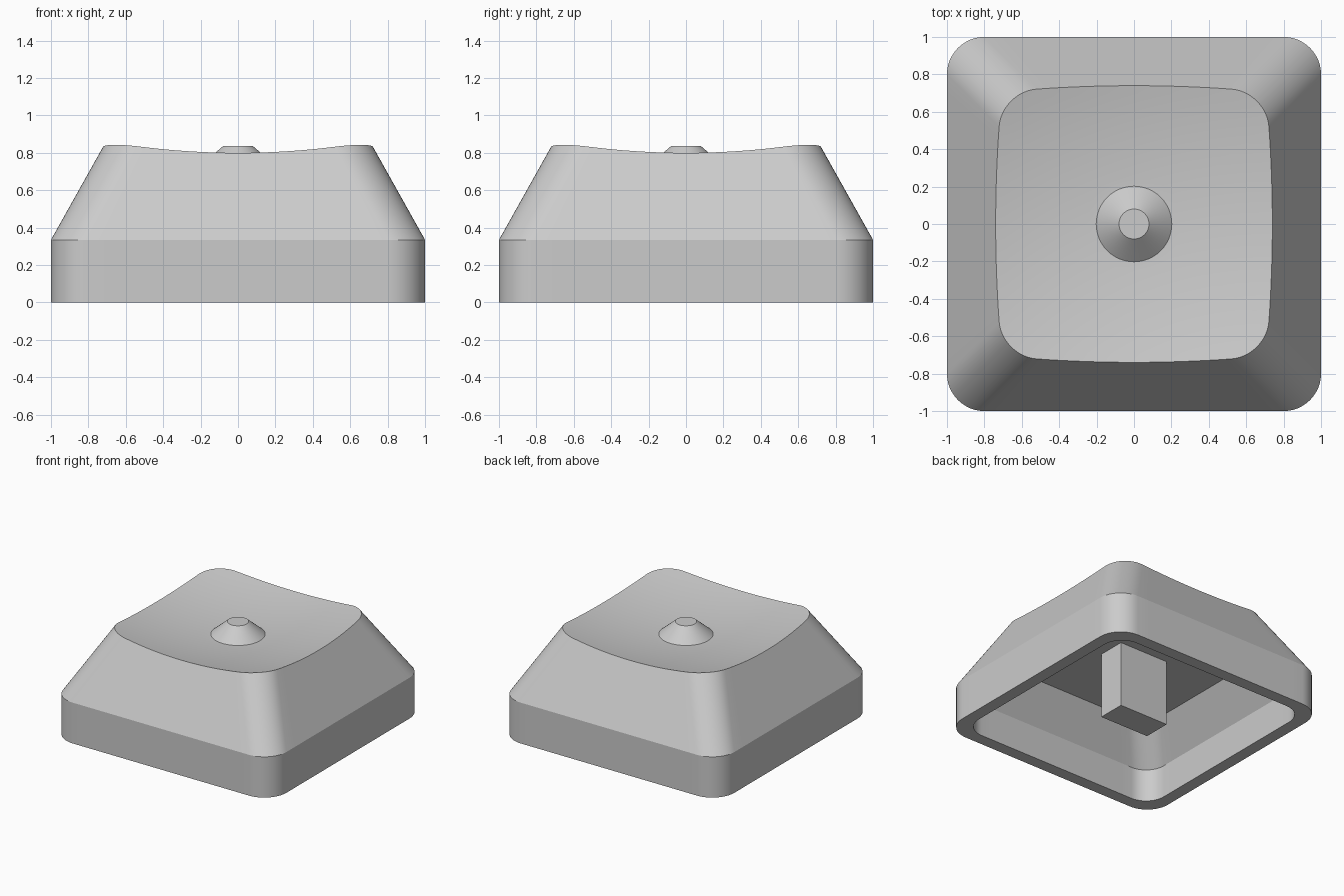
import bpy, bmesh, math

ARC, SIDE = 12, 16          # segments per rounded corner and per straight side
PER = ARC + SIDE
COUNT = 4 * PER
BELT, TAPER = 0.335, 0.56   # height where the walls start leaning in, and lean

cube = bpy.data.objects.get("Cube")
if cube:
    bpy.data.objects.remove(cube, do_unlink=True)

grey = bpy.data.materials.new("plain grey")
grey.use_nodes = True
colour = (0.6, 0.6, 0.6, 1)
grey.diffuse_color = colour
grey.node_tree.nodes["Principled BSDF"].inputs["Base Color"].default_value = colour


def outline(i, half, radius):
    """Point i of a rounded square, counter-clockwise."""
    quarter, step = divmod(i, PER)
    inner = half - radius
    if step <= ARC:
        a = math.pi / 2 * step / ARC
        x, y = inner + radius * math.cos(a), inner + radius * math.sin(a)
    else:
        x, y = inner - 2 * inner * (step - ARC) / SIDE, half
    for _ in range(quarter):
        x, y = -y, x
    return x, y


def level(half, radius, z):
    return [(*outline(i, half, radius), z) for i in range(COUNT)]


def dish(x, y):
    """Height of the shallow scooped top."""
    return 0.726 + 0.135 * (x * x + y * y)


def rim_point(i):
    """Where the leaning wall meets the scooped top."""
    rise = 0.5
    for _ in range(25):
        x, y = outline(i, 1 - TAPER * rise, 0.2)
        rise = dish(x, y) - BELT
    return x, y, BELT + rise


def finish(bm, name):
    bmesh.ops.recalc_face_normals(bm, faces=bm.faces)
    mesh = bpy.data.meshes.new(name)
    bm.to_mesh(mesh)
    bm.free()
    mesh.materials.append(grey)
    obj = bpy.data.objects.new(name, mesh)
    bpy.context.collection.objects.link(obj)
    bpy.ops.object.select_all(action='DESELECT')
    obj.select_set(True)
    bpy.context.view_layer.objects.active = obj
    bpy.ops.object.shade_smooth_by_angle(angle=math.radians(20))
    return obj


def loft(rings, name):
    """Skin a stack of equal rings and cap both ends."""
    bm = bmesh.new()
    loops = [[bm.verts.new(p) for p in ring] for ring in rings]
    for a, b in zip(loops, loops[1:]):
        n = len(a)
        for i in range(n):
            j = (i + 1) % n
            bm.faces.new((a[i], a[j], b[j], b[i]))
    bm.faces.new(loops[0])
    bm.faces.new(loops[-1])
    return finish(bm, name)


# Hollow cap: ceiling, inner walls, bottom lip, outer walls, scooped top
rim = [rim_point(i) for i in range(COUNT)]
rings = [level(0.715, 0.17, 0.54), level(0.9, 0.17, 0.267), level(0.9, 0.17, 0),
         level(1, 0.2, 0), level(1, 0.2, BELT), rim]
STEPS = 12
for s in range(1, STEPS + 1):
    t = s / STEPS
    ring = []
    for x, y, _ in rim:
        r = math.hypot(x, y)
        f = 1 - t + t * 0.2 / r
        ring.append((x * f, y * f, dish(x * f, y * f)))
    rings.append(ring)
loft(rings, "cap_shell")


# Raised nub in the middle of the top
def circle(radius, z, n=64):
    return [(radius * math.cos(math.tau * i / n), radius * math.sin(math.tau * i / n), z)
            for i in range(n)]


loft([circle(0.205, 0.729), circle(0.08, 0.836)], "centre_nub")

# Rectangular stem under the ceiling
bm = bmesh.new()
bmesh.ops.create_cube(bm, size=1)
bmesh.ops.scale(bm, vec=(0.445, 0.228, 0.56), verts=bm.verts)
bmesh.ops.translate(bm, vec=(0, 0, 0.28), verts=bm.verts)
finish(bm, "stem_post")
